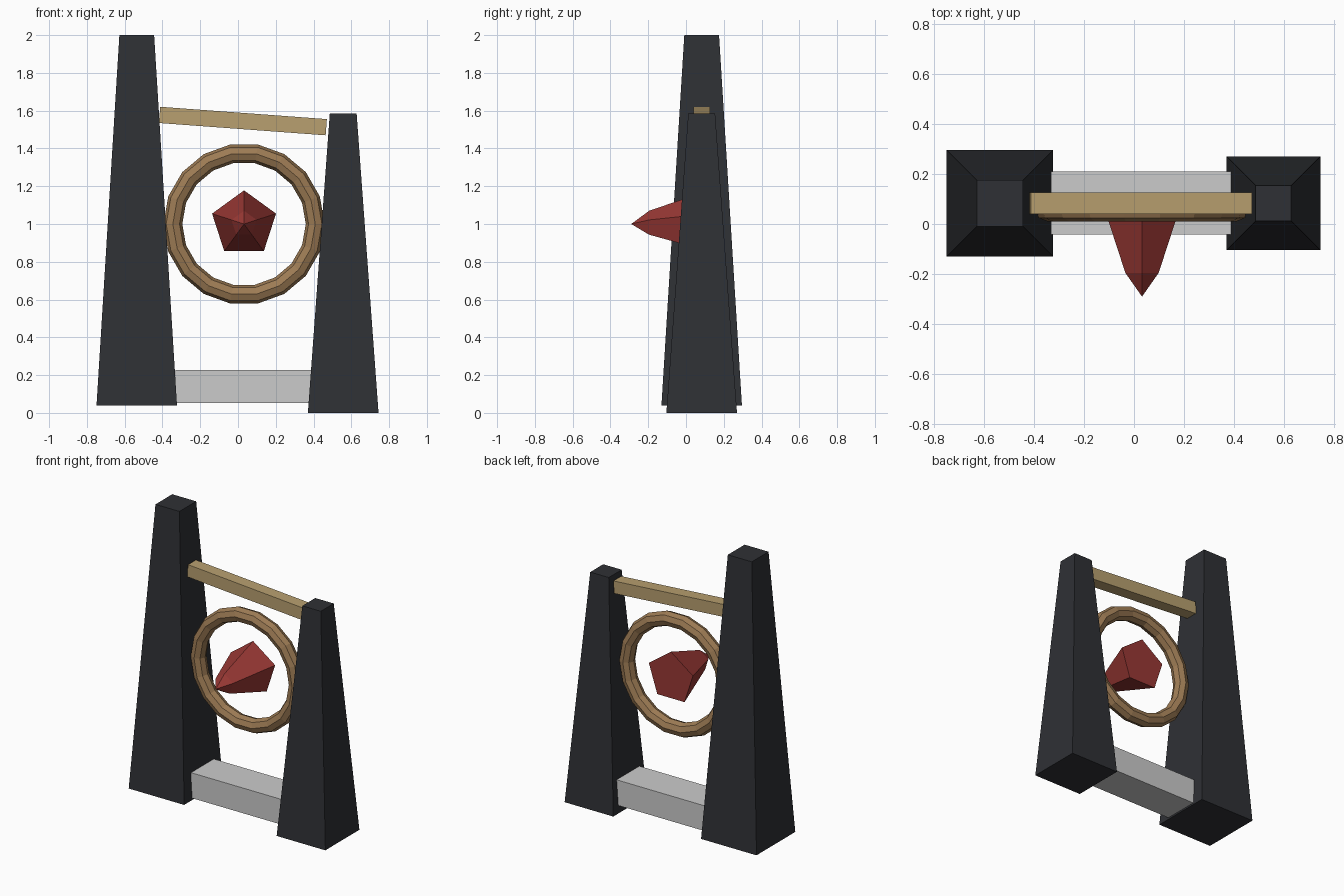
import bpy, bmesh
from math import sin, cos, pi, atan2
from mathutils import Matrix, Vector

if "Cube" in bpy.data.objects:
    bpy.data.objects.remove(bpy.data.objects["Cube"])


def material(name, rgb):
    m = bpy.data.materials.new(name)
    m.diffuse_color = (*rgb, 1)
    m.use_nodes = True
    m.node_tree.nodes["Principled BSDF"].inputs["Base Color"].default_value = m.diffuse_color
    return m


dark = material("dark_stone", (0.028, 0.03, 0.035))
pale_wood = material("pale_wood", (0.48, 0.35, 0.16))
brown_wood = material("brown_wood", (0.34, 0.2, 0.09))
red = material("red_crystal", (0.32, 0.04, 0.035))


def loft(name, sections, sides, turn, matrix, mat):
    """Stack regular polygons given as (radius, height); radius 0 is a tip."""
    bm = bmesh.new()
    rings = []
    for r, h in sections:
        n = sides if r else 1
        rings.append([bm.verts.new((r * cos(turn + 2 * pi * i / sides),
                                    r * sin(turn + 2 * pi * i / sides), h)) for i in range(n)])
    for a, b in zip(rings, rings[1:]):
        for i in range(sides):
            j = (i + 1) % sides
            bm.faces.new([a[i], a[j], b[0]] if len(b) == 1 else [a[i], a[j], b[j], b[i]])
    for ring in (rings[0], rings[-1]):
        if len(ring) > 2:
            bm.faces.new(ring)
    bm.transform(matrix)
    bmesh.ops.recalc_face_normals(bm, faces=bm.faces)
    me = bpy.data.meshes.new(name)
    bm.to_mesh(me)
    bm.free()
    ob = bpy.data.objects.new(name, me)
    bpy.context.collection.objects.link(ob)
    me.materials.append(mat)
    return ob


def box(name, centre, size, tilt=0, mat=None):
    bpy.ops.mesh.primitive_cube_add(size=1, location=centre, rotation=(0, tilt, 0))
    ob = bpy.context.object
    ob.name = name
    ob.scale = size
    if mat:
        ob.data.materials.append(mat)
    return ob


# Tapered square pillars
for name, x, base, top, z0, z1 in (("left_pillar", -0.536, 0.213, 0.092, 0.04, 2.0),
                                   ("right_pillar", 0.557, 0.187, 0.071, 0.0, 1.585)):
    loft(name, [(base * 2 ** 0.5, z0), (top * 2 ** 0.5, z1)], 4, pi / 4,
         Matrix.Translation((x, 0.083, 0)), dark)

# Lower sill and sloping upper beam
box("lower_sill", (0.028, 0.084, 0.14), (0.72, 0.25, 0.175))
box("upper_beam", (0.026, 0.083, 1.545), (0.885, 0.086, 0.086), atan2(0.065, 0.88), pale_wood)

# Faceted hanging ring
bpy.ops.mesh.primitive_torus_add(major_segments=18, minor_segments=8, major_radius=0.377,
                                 minor_radius=0.05, location=(0.032, 0.06, 1.0),
                                 rotation=(pi / 2, 0, 0))
ring = bpy.context.object
ring.name = "ring"
ring.data.materials.append(brown_wood)
ring.data.shade_flat()

# Five-sided crystal pointing forward, flat at the back
loft("crystal", [(0.178, -0.12), (0.07, 0.195), (0, 0.29)], 5, pi / 2,
     Matrix.Translation((0.032, 0, 1.0)) @ Matrix.Rotation(pi / 2, 4, 'X'), red)
